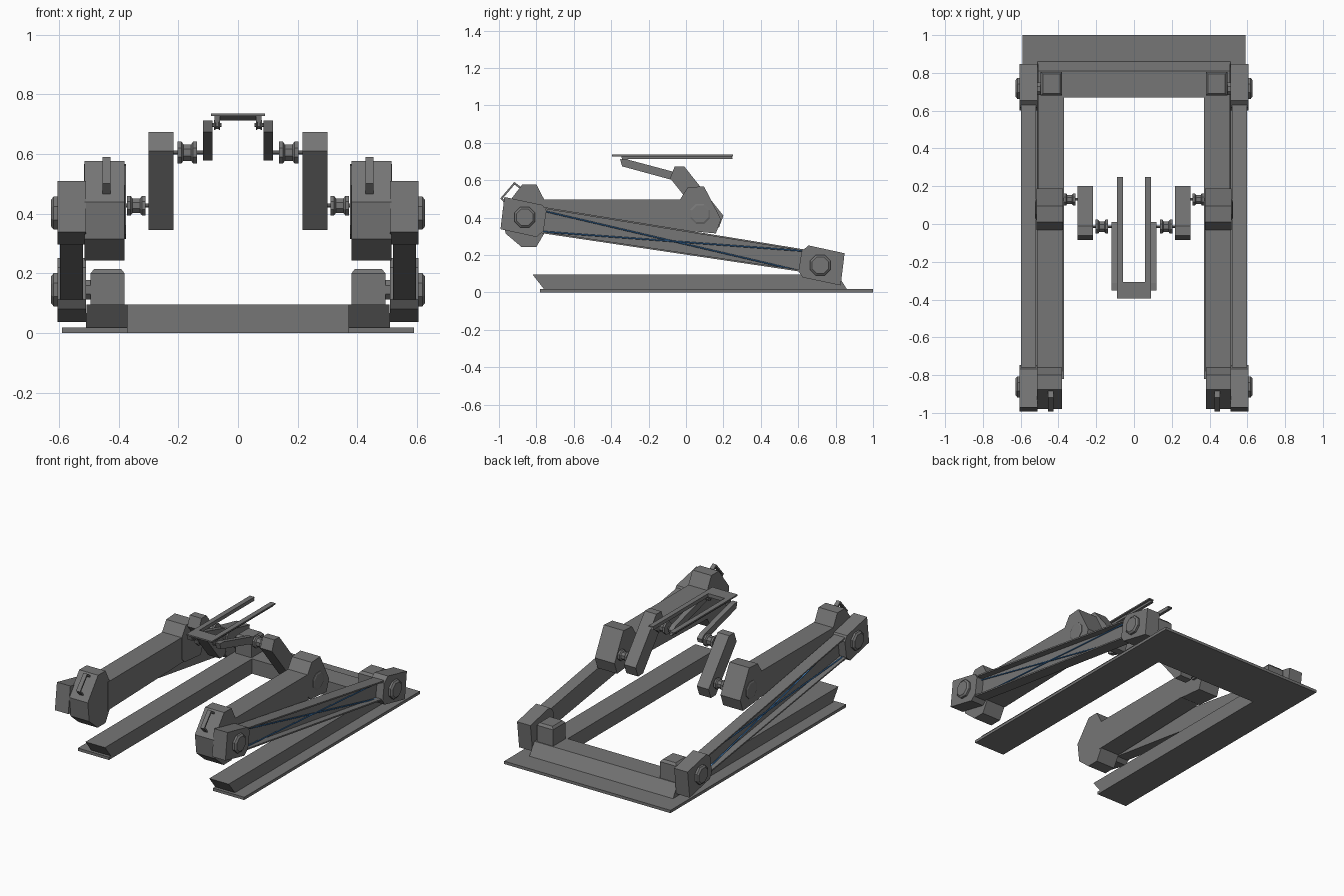
import bpy, bmesh
from math import sin, cos, pi

if "Cube" in bpy.data.objects:
    bpy.data.objects.remove(bpy.data.objects["Cube"])


def material(name, rgb):
    m = bpy.data.materials.new(name)
    m.diffuse_color = (*rgb, 1)
    m.use_nodes = True
    m.node_tree.nodes["Principled BSDF"].inputs["Base Color"].default_value = m.diffuse_color
    return m


dark = material("dark_metal", (.18, .18, .18))
blue = material("cable_blue", (.06, .25, .6))


def finish(name, bm, mirror=True, mat=dark):
    bmesh.ops.recalc_face_normals(bm, faces=bm.faces[:])
    me = bpy.data.meshes.new(name)
    bm.to_mesh(me)
    bm.free()
    me.materials.append(mat)
    ob = bpy.data.objects.new(name, me)
    bpy.context.collection.objects.link(ob)
    if mirror:
        mod = ob.modifiers.new("mirror", 'MIRROR')
        mod.use_mirror_merge = False
    return ob


def loft(name, rings, **kw):
    """Skin a list of closed rings and cap both ends."""
    bm = bmesh.new()
    vs = [[bm.verts.new(p) for p in r] for r in rings]
    n = len(rings[0])
    for a, b in zip(vs, vs[1:]):
        for i in range(n):
            j = (i + 1) % n
            bm.faces.new((a[i], a[j], b[j], b[i]))
    bm.faces.new(vs[0])
    bm.faces.new(vs[-1])
    return finish(name, bm, **kw)


def prism(name, yz, x0, x1):
    """Side profile extruded across x, mirrored to both sides."""
    return loft(name, [[(x, y, z) for y, z in yz] for x in (x0, x1)])


def lathe(name, y, z, profile, n=8):
    """Low-poly turned part about an x axis; profile is (x, radius)."""
    ang = [(i + 0.5) * 2 * pi / n for i in range(n)]
    return loft(name, [[(x, y + r * cos(a), z + r * sin(a)) for a in ang] for x, r in profile])


def u_ring(xo, xi, y_end, y_in, y_back, z):
    return [(-xo, y_end, z), (-xo, y_back, z), (xo, y_back, z), (xo, y_end, z),
            (xi, y_end, z), (xi, y_in, z), (-xi, y_in, z), (-xi, y_end, z)]


# U-shaped base: thin plate with a raised rib
loft("base_plate", [u_ring(.59, .37, -.78, .67, 1.0, 0), u_ring(.59, .37, -.78, .67, 1.0, .018)],
     mirror=False)
loft("base_rib", [u_ring(.51, .37, -.76, .67, .86, .018), u_ring(.508, .37, -.82, .67, .81, .095)],
     mirror=False)

# Rear pivot brackets on the base
def rect(x0, x1, y0, y1, z):
    return [(x0, y0, z), (x1, y0, z), (x1, y1, z), (x0, y1, z)]

loft("rear_bracket", [rect(.38, .494, .68, .805, .09), rect(.38, .494, .68, .805, .2),
                      rect(.392, .482, .692, .793, .215)])
lathe("rear_spindle", .715, .145, [(.48, .036), (.53, .036)])

# Outer lower arm: two matching heads joined by an open channel beam
head = [(-.063, .106), (.13, .064), (.109, -.108), (-.095, -.065), (-.116, -.033), (-.1, .074)]
rear, front = (.718, .145), (-.862, .402)
for label, (py, pz), s in (("rear", rear, 1), ("front", front, -1)):
    prism(f"lower_arm_{label}_head", [(py + s * a, pz + s * b) for a, b in head], .51, .605)
    lathe(f"lower_arm_{label}_bolt", py, pz, [(.60, .06), (.618, .06), (.627, .048)])

t0, t1, b0, b1 = (-.76, .456), (.63, .23), (-.775, .317), (.61, .111)
f = .009
prism("lower_arm_web", [t0, t1, b1, b0], .52, .555)
prism("lower_arm_top_flange", [t0, t1, (t1[0], t1[1] - f), (t0[0], t0[1] - f)], .52, .597)
prism("lower_arm_bottom_flange", [b0, b1, (b1[0], b1[1] + f), (b0[0], b0[1] + f)], .52, .597)

# Blue cables crossing inside the channel
for label, (ya, za), (yb, zb), x in (("a", (-.76, .435), (.62, .112), .565),
                                     ("b", (-.77, .325), (.62, .222), .575)):
    sec = [(.004 * cos(i * pi / 8), .004 * sin(i * pi / 8)) for i in range(16)]
    cable = loft(f"cable_{label}", [[(x + a, y, z + b) for a, b in sec]
                                    for y, z in ((ya, za), (yb, zb))], mat=blue)
    for p in cable.data.polygons:
        p.use_smooth = len(p.vertices) == 4

# Upper arm: front head, beam and elbow head
prism("upper_arm_front_head", [(-.965, .315), (-.88, .243), (-.8, .243), (-.755, .32),
                               (-.755, .49), (-.8, .577), (-.875, .577), (-.98, .44)], .38, .514)
prism("upper_arm_beam", [(-.78, .315), (-.78, .497), (0, .497), (0, .335)], .378, .514)
prism("elbow_head", [(-.032, .497), (.01, .561), (.096, .567), (.187, .39), (.16, .315),
                     (-.005, .33), (-.032, .36)], .376, .516)
lathe("elbow_bolt", .075, .42, [(.51, .058), (.519, .058), (.523, .048)])

# Grab handle on the front head
prism("grab_handle", [(-.87, .555), (-.918, .59), (-.993, .502), (-.955, .46),
                      (-.95, .468), (-.98, .502), (-.917, .576), (-.875, .545)], .427, .454)

# Spool joints with thin pins
def spool(name, y, z, x0, x1, r, pin0, pin1):
    w = x1 - x0
    lathe(name, y, z, [(x0, r), (x0 + w * .2, r), (x0 + w * .3, r * .75),
                       (x1 - w * .3, r * .75), (x1 - w * .2, r), (x1, r)])
    lathe(name + "_pin", y, z, [(pin0, .007), (pin1, .007)])

spool("elbow_spool", .13, .427, .31, .372, .035, .29, .39)
spool("wrist_spool", -.014, .605, .137, .203, .04, .1, .23)
spool("tool_spool", -.33, .697, .06, .08, .018, .055, .1)

# Middle link and forearm link
prism("middle_link", [(-.085, .61), (-.06, .674), (-.01, .674), (.2, .41), (.176, .346),
                      (.126, .346)], .217, .3)
prism("forearm_link", [(-.352, .712), (-.312, .71), (-.02, .632), (.01, .61), (.005, .585),
                       (-.025, .578), (-.06, .597), (-.342, .674)], .085, .118)

# Forked tool: small inverted copy of the base shape
loft("fork_plate", [u_ring(.09, .058, .25, -.308, -.395, .727),
                    u_ring(.09, .058, .25, -.308, -.395, .736)], mirror=False)
loft("fork_rib", [u_ring(.076, .058, .245, -.308, -.345, .728),
                  u_ring(.076, .058, .25, -.308, -.325, .713)], mirror=False)
# Lugs hanging the fork on its spools
prism("fork_lug", [(-.345, .73), (-.31, .73), (-.315, .69), (-.34, .69)], .06, .078)
